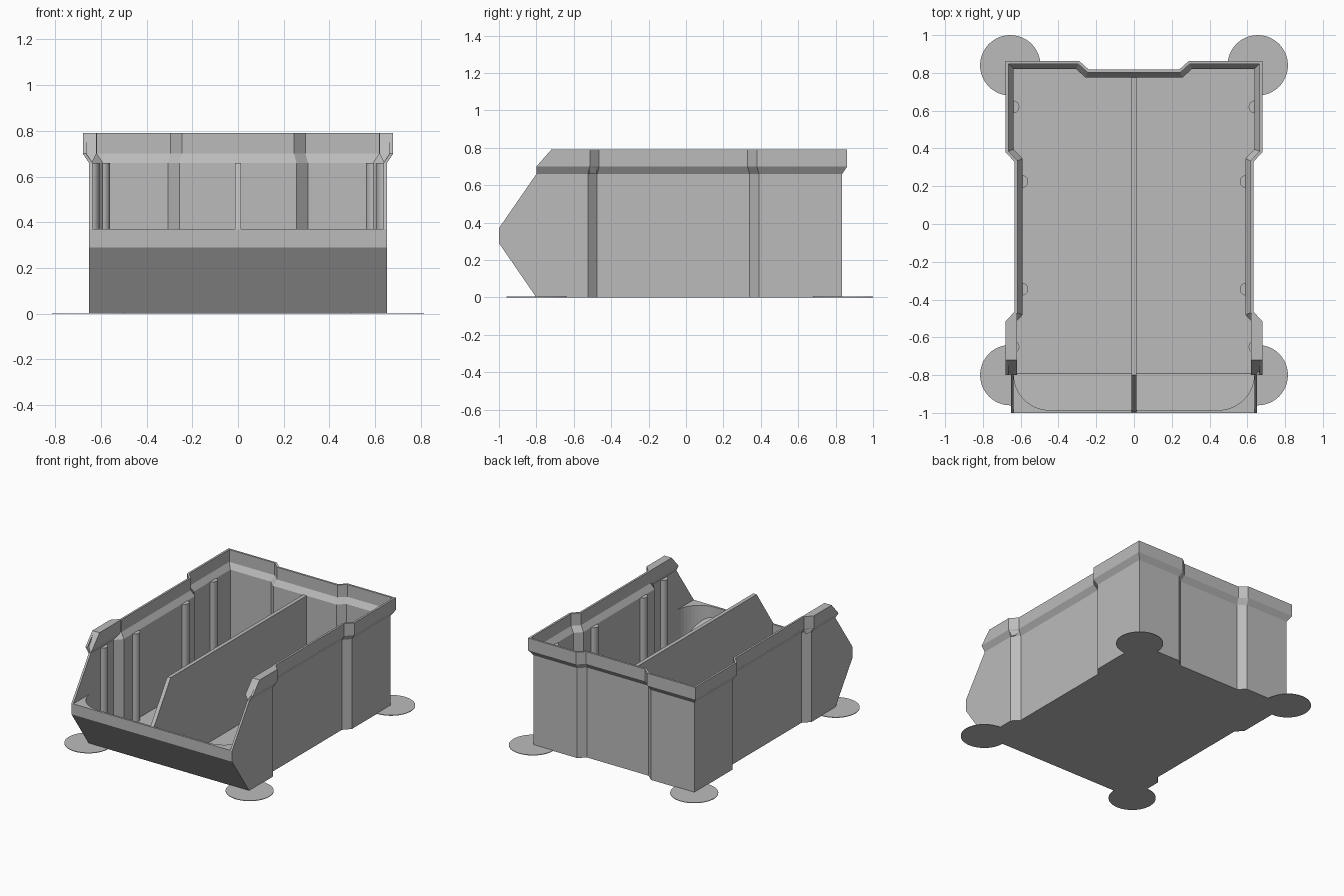
import bpy, bmesh, math

cube = bpy.data.objects.get("Cube")
if cube:
    bpy.data.objects.remove(cube, do_unlink=True)

grey = bpy.data.materials.new("light_grey_plastic")
grey.use_nodes = True
COLOUR = (0.5, 0.5, 0.5, 1)
grey.diffuse_color = COLOUR
grey.node_tree.nodes["Principled BSDF"].inputs["Base Color"].default_value = COLOUR


def loft(name, rings):
    """Closed solid through rings of matching 3D points."""
    bm = bmesh.new()
    loops = [[bm.verts.new(p) for p in ring] for ring in rings]
    n = len(loops[0])
    for low, high in zip(loops, loops[1:]):
        for i in range(n):
            j = (i + 1) % n
            bm.faces.new((low[i], low[j], high[j], high[i]))
    bm.faces.new(loops[0][::-1])
    bm.faces.new(loops[-1])
    bmesh.ops.recalc_face_normals(bm, faces=bm.faces)
    mesh = bpy.data.meshes.new(name)
    bm.to_mesh(mesh)
    bm.free()
    mesh.materials.append(grey)
    obj = bpy.data.objects.new(name, mesh)
    bpy.context.collection.objects.link(obj)
    return obj


def column(name, outline, z0, z1):
    return loft(name, [[(x, y, z) for x, y in outline] for z in (z0, z1)])


def side_prism(name, profile, half_width):
    return loft(name, [[(x, y, z) for y, z in profile] for x in (-half_width, half_width)])


def combine(obj, tool, operation):
    """Apply a boolean and discard the tool."""
    tool.hide_render = True
    mod = obj.modifiers.new("cut", 'BOOLEAN')
    mod.object, mod.operation, mod.solver = tool, operation, 'EXACT'
    graph = bpy.context.evaluated_depsgraph_get()
    obj_mesh = bpy.data.meshes.new_from_object(obj.evaluated_get(graph))
    obj.modifiers.clear()
    obj.data = obj_mesh
    bpy.data.objects.remove(tool, do_unlink=True)


def plan(d, front):
    """Stepped bin outline, pushed outward by d."""
    m = 0.41 * d
    half = [(0.25 - m, 0.79 + d), (0.30 - m, 0.835 + d), (0.652 + d, 0.835 + d),
            (0.652 + d, 0.39 - m), (0.605 + d, 0.34 - m),
            (0.605 + d, -0.475 + m), (0.652 + d, -0.525 + m), (0.652 + d, front)]
    return half + [(-x, y) for x, y in reversed(half)]


def bin_solid(name, wall, rim, bottom, top, front):
    levels = ((bottom, wall), (0.66, wall), (0.70, rim), (top, rim))
    return loft(name, [[(x, y, z) for x, y in plan(d, front)] for z, d in levels])


SIDE = [(-0.7655, -0.05), (-1, 0.29), (-1, 0.37), (-0.8, 0.66), (-0.8, 0.70),
        (-0.693, 0.82), (1, 0.82), (1, -0.05)]

# Bin shell with flared rim and sloping open front
shell = bin_solid("bin_shell", 0, 0.027, 0, 0.79, -1.2)
combine(shell, side_prism("side_cutter", SIDE, 1), 'INTERSECT')
cavity = bin_solid("cavity", -0.015, 0.012, -0.1, 0.95, -1.3)
inside = [(-0.792, 0.015), (-0.985, 0.295), (-0.985, 0.37), (-1.25, 0.37),
          (-1.25, 0.9), (1, 0.9), (1, 0.015)]
combine(cavity, side_prism("inside_cutter", inside, 1), 'INTERSECT')
combine(shell, cavity, 'DIFFERENCE')

# Central divider
divider = [(-0.8, 0.008), (-0.996, 0.292), (-0.996, 0.37), (-0.8, 0.66),
           (0.78, 0.66), (0.78, 0.008)]
side_prism("centre_divider", divider, 0.014)

for side, label in ((1, "left"), (-1, "right")):
    # Rounded inner front corner
    arc = [(side * (0.447 + 0.19 * math.cos(a)), -0.795 - 0.19 * math.sin(a))
           for a in (math.radians(7.5 * i) for i in range(13))]
    corner = column(label + "_front_corner",
                    arc + [(side * 0.447, -0.995), (side * 0.646, -0.995),
                           (side * 0.646, -0.795)], 0.01, 0.37)
    combine(corner, side_prism("corner_cutter", SIDE, 1), 'INTERSECT')

    # Thickened rim at the front end
    section = [(0.65, 0.66), (0.677, 0.70), (0.677, 0.79), (0.62, 0.79),
               (0.62, 0.70), (0.64, 0.66)]
    ends = [[(side * x, -0.72 if z > 0.75 else -0.8, z) for x, z in section],
            [(side * x, -0.515 if x > 0.645 else -0.475, z) for x, z in section]]
    loft(label + "_front_rim_block", ends)

    # Half-round ribs on the inner wall
    for number, (x, y) in enumerate(((0.641, 0.62), (0.594, 0.225),
                                     (0.594, -0.345), (0.641, -0.65))):
        outline = [(side * (x - 0.034 * math.sin(a)), y + 0.034 * math.cos(a))
                   for a in (math.pi * i / 14 for i in range(15))]
        rib = column(f"{label}_wall_rib_{number + 1}", outline, 0.008, 0.66)
        bpy.ops.object.select_all(action='DESELECT')
        rib.select_set(True)
        bpy.context.view_layer.objects.active = rib
        bpy.ops.object.shade_smooth_by_angle()

    # Thin discs under the corners
    for y, end in ((0.84, "back"), (-0.8, "front")):
        ring = [(side * 0.655 + 0.16 * math.cos(a), y + 0.16 * math.sin(a))
                for a in (math.tau * i / 48 for i in range(48))]
        column(f"{end}_{label}_corner_disc", ring, 0, 0.004)
